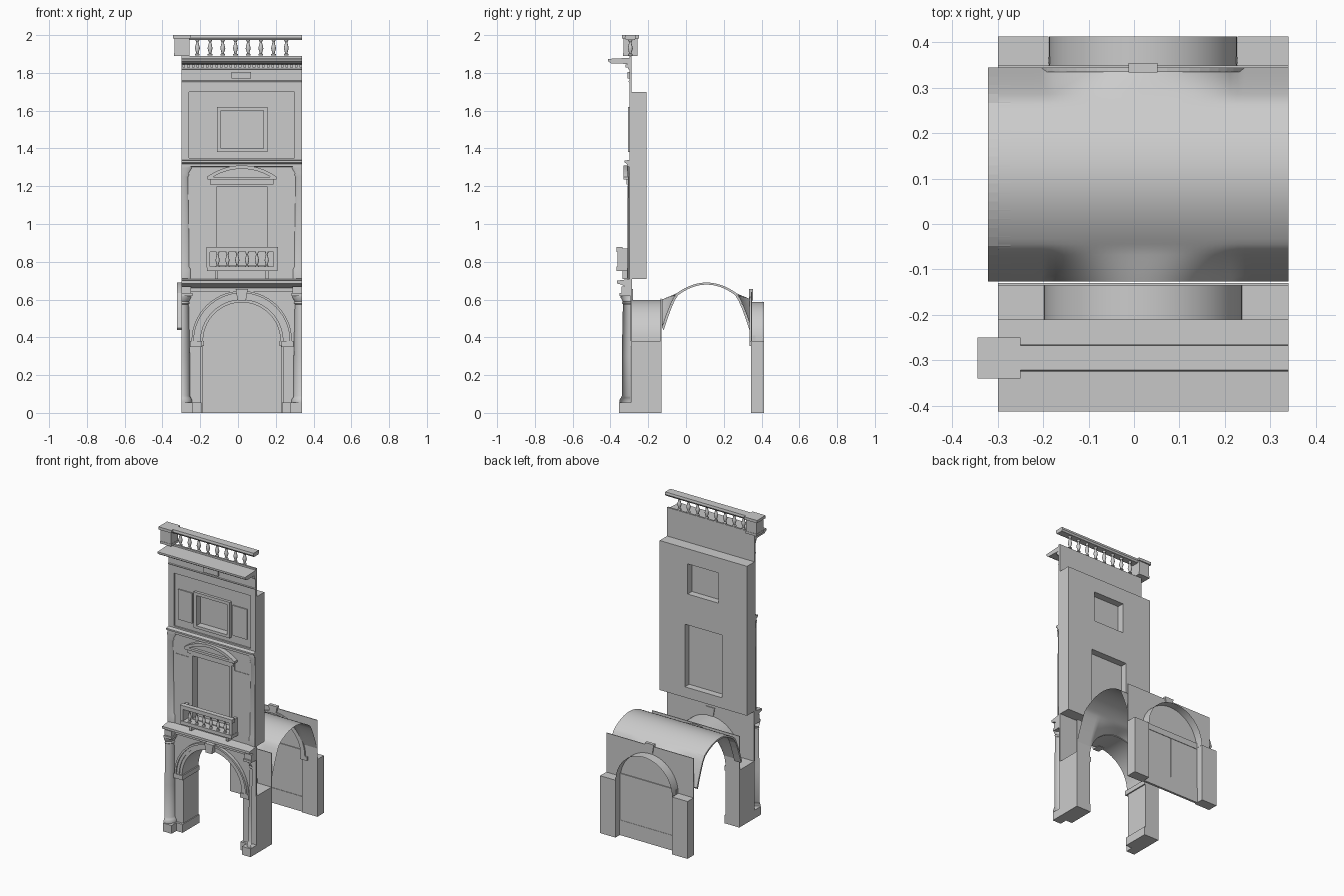
import bpy, bmesh, math
from mathutils import Vector

if "Cube" in bpy.data.objects:
    bpy.data.objects.remove(bpy.data.objects["Cube"])

CX, L, R = 0.02, -0.30, 0.34      # bay centre and party lines
SPRING = 0.38                     # springing height of the arches


def finish(name, bm, smooth=False):
    bmesh.ops.remove_doubles(bm, verts=bm.verts, dist=1e-5)
    for f in bm.faces:
        f.smooth = False
    me = bpy.data.meshes.new(name)
    bm.to_mesh(me)
    bm.free()
    ob = bpy.data.objects.new(name, me)
    bpy.context.collection.objects.link(ob)
    if smooth:
        bpy.ops.object.select_all(action='DESELECT')
        ob.select_set(True)
        bpy.context.view_layer.objects.active = ob
        bpy.ops.object.shade_smooth_by_angle(angle=math.radians(35))
    return ob


def box(name, x0, x1, y0, y1, z0, z1):
    bm = bmesh.new()
    bmesh.ops.create_cube(bm, size=1)
    for v in bm.verts:
        v.co = Vector(((x0 + x1) / 2 + v.co.x * (x1 - x0), (y0 + y1) / 2 + v.co.y * (y1 - y0),
                       (z0 + z1) / 2 + v.co.z * (z1 - z0)))
    return finish(name, bm)


def rect(x0, x1, z0, z1):
    return [(x0, z0), (x1, z0), (x1, z1), (x0, z1)]


def arc(r, cz=SPRING, a0=0, a1=180, n=28, cx=CX):
    return [(cx + r * math.cos(math.radians(a0 + (a1 - a0) * i / n)),
             cz + r * math.sin(math.radians(a0 + (a1 - a0) * i / n))) for i in range(n + 1)]


def plate(name, loops, y0, y1):
    """Filled outline (first loop) with holes, standing in the xz plane."""
    cu = bpy.data.curves.new(name, 'CURVE')
    cu.dimensions, cu.fill_mode, cu.extrude = '2D', 'BOTH', (y1 - y0) / 2
    for pts in loops:
        sp = cu.splines.new('POLY')
        sp.points.add(len(pts) - 1)
        for p, (x, z) in zip(sp.points, pts):
            p.co = (x, z, 0, 1)
        sp.use_cyclic_u = True
    tmp = bpy.data.objects.new(name + "_outline", cu)
    bpy.context.collection.objects.link(tmp)
    me = bpy.data.meshes.new_from_object(tmp.evaluated_get(bpy.context.evaluated_depsgraph_get()))
    bpy.data.objects.remove(tmp)
    bm = bmesh.new()
    bm.from_mesh(me)
    bpy.data.meshes.remove(me)
    for v in bm.verts:
        v.co = Vector((v.co.x, (y0 + y1) / 2 - v.co.z, v.co.y))
    return finish(name, bm)


def moulding(name, pts, x0=L, x1=R):
    """Closed (y, z) profile run along x."""
    bm = bmesh.new()
    a = [bm.verts.new((x0, y, z)) for y, z in pts]
    b = [bm.verts.new((x1, y, z)) for y, z in pts]
    bm.faces.new(a)
    bm.faces.new(b[::-1])
    for i in range(len(pts)):
        j = (i + 1) % len(pts)
        bm.faces.new((a[i], b[i], b[j], a[j]))
    bmesh.ops.recalc_face_normals(bm, faces=bm.faces)
    return finish(name, bm)


def lathe(name, prof, x, y, a0=0, a1=360, n=12, ys=1.0):
    """(radius, z) profile turned about a vertical axis, whole or part turn."""
    bm = bmesh.new()
    rows = []
    for i in range(n + 1):
        a = math.radians(a0 + (a1 - a0) * i / n)
        rows.append([bm.verts.new((x + r * math.cos(a), y + ys * r * math.sin(a), z)) for r, z in prof])
    for p, q in zip(rows, rows[1:]):
        for k in range(len(prof) - 1):
            bm.faces.new((p[k], q[k], q[k + 1], p[k + 1]))
    return finish(name, bm, True)


def sheet(name, fn, nu, nv):
    bm = bmesh.new()
    g = [[bm.verts.new(fn(i / nu, j / nv)) for j in range(nv + 1)] for i in range(nu + 1)]
    for i in range(nu):
        for j in range(nv):
            bm.faces.new((g[i][j], g[i + 1][j], g[i + 1][j + 1], g[i][j + 1]))
    return finish(name, bm, True)


def soffit(name, r, y0, y1):
    return sheet(name, lambda u, v: (CX + r * math.cos(math.pi * u), y0 + (y1 - y0) * v,
                                     SPRING + r * math.sin(math.pi * u)), 28, 1)


def span(s, a, b):
    """x range lying a..b away from the bay centre on side s."""
    return sorted((CX + s * a, CX + s * b))


# ---- ground floor: front arcade
RI = 0.218
plate("arcade_front_wall", [[(R, SPRING), (R, 0.65), (L, 0.65), (L, SPRING)] + arc(RI)[::-1]], -0.295, -0.285)
plate("arcade_back_wall", [[(R, SPRING), (R, 0.605), (L, 0.605), (L, SPRING)] + arc(RI)[::-1]], -0.135, -0.13)
soffit("front_arch_soffit", RI, -0.29, -0.13)
for r0, r1, d in ((RI, 0.236, 0.012), (0.236, 0.254, 0.018), (0.254, 0.266, 0.026)):
    plate("archivolt", [arc(r1) + arc(r0)[::-1]], -0.29 - d, -0.285)
key = [(CX - 0.022, 0.595), (CX + 0.022, 0.595), (CX + 0.032, 0.655), (CX - 0.032, 0.655)]
plate("front_keystone", [key], -0.335, -0.28)
COL = [(0.056, 0.055), (0.056, 0.07), (0.05, 0.08), (0.045, 0.09), (0.045, 0.3), (0.039, 0.575),
       (0.044, 0.58), (0.04, 0.59), (0.052, 0.612), (0.052, 0.625)]
for s, a0, a1 in ((-1, -90, 0), (1, 180, 270)):
    box("front_pier", *span(s, 0.218, 0.32), -0.29, -0.13, 0, SPRING)
    box("pier_base", *span(s, 0.212, 0.32), -0.305, -0.13, 0, 0.055)
    box("pier_impost", *span(s, 0.21, 0.275), -0.31, -0.13, 0.35, SPRING)
    box("column_plinth", *span(s, 0.258, 0.32), -0.355, -0.29, 0, 0.055)
    lathe("ground_column", COL, CX + s * 0.32, -0.295, a0, a1, 10)
    box("column_abacus", *span(s, 0.262, 0.32), -0.352, -0.285, 0.62, 0.635)
    box("entablature_block", *span(s, 0.268, 0.32), -0.342, -0.285, 0.635, 0.67)
moulding("first_cornice", [(-0.285, 0.64), (-0.305, 0.64), (-0.305, 0.662), (-0.33, 0.672), (-0.345, 0.68),
                           (-0.365, 0.685), (-0.365, 0.70), (-0.32, 0.706), (-0.285, 0.712)])

# ---- shallow vault dropping to points at its corners
Y0, Y1, YC = -0.127, 0.345, 0.109


def crown(x, y):
    t = min(1, abs(y - YC) / (Y1 - YC))
    q = min(1, abs(x - CX) / 0.22)
    edge = max(0.45, SPRING + 0.22 * math.sqrt(1 - q * q))
    k = max(0, (t - 0.68) / 0.32)
    return 0.69 - 0.125 * t * t - (0.565 - edge) * k ** 1.3


def at_y(v):
    return Y0 + (Y1 - Y0) * v


sheet("vault", lambda u, v: (L + (R - L) * u, at_y(v), crown(L + (R - L) * u, at_y(v))), 40, 40)
ys = [at_y(i / 24) for i in range(25)]
moulding("vault_rib", [(y, crown(L, y)) for y in ys] +
         [(YC + (y - YC) * 0.96, crown(L, y) - 0.011) for y in ys[::-1]], -0.322, -0.272)

# ---- rear wall with its closed doorway
plate("rear_wall", [[(R, SPRING), (R, 0.64), (L, 0.64), (L, SPRING)] + arc(0.205)[::-1]], 0.344, 0.349)
soffit("rear_arch_soffit", 0.207, 0.345, 0.413)
plate("rear_archivolt", [arc(0.235) + arc(0.205)[::-1]], 0.335, 0.346)
plate("rear_keystone", [key], 0.334, 0.355)
for s in (-1, 1):
    box("rear_pier", *span(s, 0.208, 0.32), 0.345, 0.413, 0, SPRING)
    box("rear_impost", *span(s, 0.2, 0.25), 0.335, 0.35, 0.355, SPRING)
    box("door_leaf", *span(s, 0.003, 0.208), 0.356, 0.366, 0.1, 0.37)
    box("door_foot_panel", *span(s, 0.0, 0.208), 0.353, 0.368, 0, 0.1)
box("door_meeting_strip", CX - 0.003, CX + 0.003, 0.358, 0.364, 0.1, 0.37)
box("door_transom", CX - 0.207, CX + 0.207, 0.352, 0.369, 0.37, 0.41)
plate("tympanum", [[(CX + 0.206, 0.375)] + arc(0.206) + [(CX - 0.206, 0.375)]], 0.357, 0.363)

# ---- upper wall with two window openings
low, high = rect(-0.115, 0.155, 0.78, 1.195), rect(-0.09, 0.135, 1.40, 1.60)
plate("upper_wall", [rect(L, R, 0.71, 1.70), low, high], -0.29, -0.21)
plate("facade_skin", [rect(L, R, 0.70, 1.89), low, rect(-0.26, 0.30, 1.35, 1.70)], -0.30, -0.288)
plate("lower_window_panel", [low], -0.262, -0.255)
plate("upper_window_panel", [high], -0.262, -0.255)
plate("upper_window_frame", [rect(-0.11, 0.155, 1.382, 1.62), high], -0.308, -0.285)
for s in (-1, 1):
    box("upper_side_panel", *span(s, 0.148, 0.253), -0.297, -0.285, 1.40, 1.60)
    box("middle_side_panel", *span(s, 0.168, 0.272), -0.303, -0.295, 0.775, 1.175)
    a = (-90, 0) if s < 0 else (180, 270)
    lathe("middle_column", [(0.05, 0.712), (0.05, 0.76), (0.042, 0.775), (0.042, 0.9), (0.036, 1.25), (0.042, 1.257),
                            (0.04, 1.27), (0.055, 1.295), (0.055, 1.305)], CX + s * 0.32, -0.297, *a, 8, 0.3)
moulding("second_cornice", [(-0.29, 1.30), (-0.312, 1.305), (-0.312, 1.318), (-0.325, 1.325), (-0.325, 1.335),
                            (-0.29, 1.342)])

# ---- pedimented window and balcony
plate("lower_window_frame", [rect(-0.145, 0.187, 0.74, 1.215), low], -0.306, -0.295)
plate("lower_window_inner_frame", [rect(-0.128, 0.17, 0.76, 1.205), low], -0.31, -0.295)
box("pediment_frieze", -0.147, 0.189, -0.316, -0.295, 1.208, 1.235)
box("pediment_shelf", -0.162, 0.205, -0.33, -0.295, 1.235, 1.25)
ra, cz = 0.31, 1.0
a = math.degrees(math.acos(0.1835 / ra))
plate("pediment_tympanum", [arc(ra - 0.01, cz, a, 180 - a, 16)], -0.312, -0.295)
plate("pediment_arch", [arc(ra, cz, a, 180 - a, 16) + arc(ra - 0.018, cz, a, 180 - a, 16)[::-1]], -0.332, -0.295)
box("balcony_slab", -0.165, 0.21, -0.368, -0.295, 0.752, 0.775)
box("balcony_rail", -0.168, 0.213, -0.367, -0.335, 0.853, 0.878)
BAL = [(0.013, 0), (0.013, 0.07), (0.006, 0.12), (0.014, 0.42), (0.012, 0.52), (0.006, 0.8), (0.012, 0.93), (0.012, 1)]


def baluster(x, y, z0, z1, k):
    lathe("baluster", [(r * k, z0 + t * (z1 - z0)) for r, t in BAL], x, y)


for i in range(6):
    baluster(CX + 0.002 + (i - 2.5) * 0.052, -0.351, 0.772, 0.857, 0.8)
for s in (-1, 1):
    box("balcony_end", *span(s, 0.168, 0.188), -0.362, -0.295, 0.77, 0.87)
    box("balcony_bracket", *span(s, 0.125, 0.142), -0.335, -0.295, 0.71, 0.755)

# ---- crowning cornice, dentils and balustrade
moulding("architrave", [(-0.29, 1.745), (-0.302, 1.75), (-0.306, 1.757), (-0.29, 1.764)])
box("frieze_block", -0.035, 0.07, -0.31, -0.295, 1.77, 1.805)
moulding("dentil_band", [(-0.29, 1.815), (-0.306, 1.82), (-0.306, 1.848), (-0.29, 1.848)])
for i in range(26):
    x = L + 0.006 + i * 0.0248
    box("dentil", x, x + 0.014, -0.32, -0.3, 1.828, 1.845)
moulding("top_cornice", [(-0.29, 1.842), (-0.32, 1.848), (-0.395, 1.85), (-0.413, 1.862), (-0.413, 1.874),
                         (-0.29, 1.88)])
for i in range(8):
    baluster(-0.215 + i * 0.0672, -0.295, 1.893, 1.98, 0.95)
moulding("top_rail", [(-0.318, 1.974), (-0.325, 1.985), (-0.322, 2.0), (-0.268, 2.0), (-0.265, 1.985), (-0.272, 1.974)])
box("pedestal", -0.336, -0.258, -0.332, -0.258, 1.9, 1.985)
box("pedestal_cap", -0.345, -0.25, -0.34, -0.25, 1.982, 2.0)
box("pedestal_foot", -0.338, -0.256, -0.334, -0.256, 1.89, 1.905)
